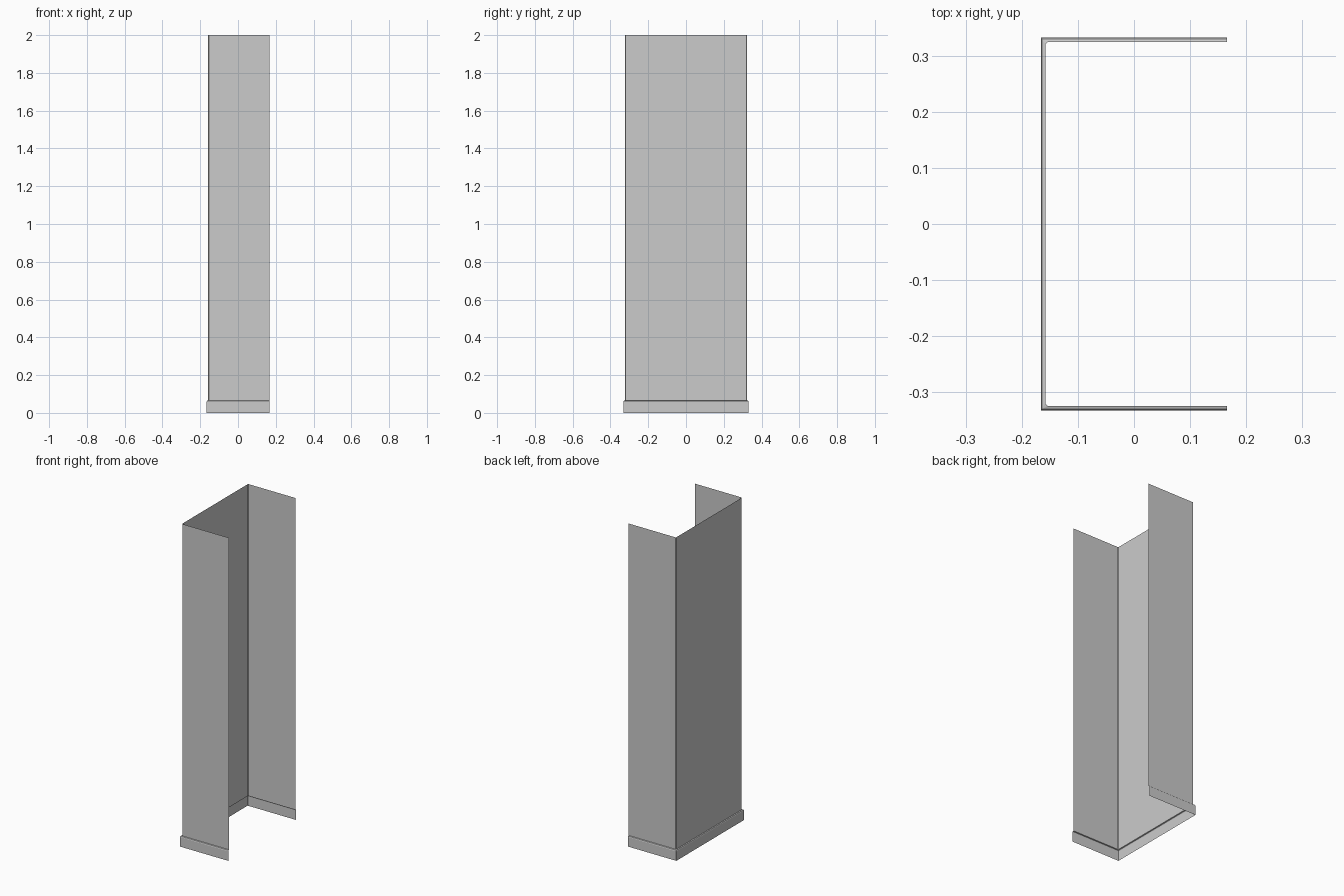
import bpy

cube = bpy.data.objects.get("Cube")
if cube:
    bpy.data.objects.remove(cube, do_unlink=True)

HALF_X, HALF_Y, TOP = 0.166, 0.332, 2.0
SKIRT_TOP, SKIRT_DEPTH = 0.066, 0.008

grey = bpy.data.materials.new("plain grey")
grey.use_nodes = True
colour = (0.6, 0.6, 0.6, 1)
grey.diffuse_color = colour
grey.node_tree.nodes["Principled BSDF"].inputs["Base Color"].default_value = colour


def u_path(inset, chamfer):
    """U-shaped plan, open towards +x, with tiny corner chamfers."""
    x, y = -HALF_X + inset, HALF_Y - inset
    half = [(HALF_X, y), (x + chamfer, y), (x, y - chamfer)]
    return half + [(px, -py) for px, py in reversed(half)]


def sheet(name, rows):
    """Loft a thin sheet through rows of (inset, chamfer, height)."""
    verts, faces = [], []
    for inset, chamfer, z in rows:
        verts += [(x, y, z) for x, y in u_path(inset, chamfer)]
    n = len(verts) // len(rows)
    for r in range(len(rows) - 1):
        for i in range(n - 1):
            a = r * n + i
            faces.append((a, a + n, a + n + 1, a + 1))
    mesh = bpy.data.meshes.new(name)
    mesh.from_pydata(verts, [], faces)
    mesh.materials.append(grey)
    obj = bpy.data.objects.new(name, mesh)
    bpy.context.collection.objects.link(obj)
    return obj


# Three tall wall panels
sheet("wall_panels", [(SKIRT_DEPTH, 0.004, SKIRT_TOP), (SKIRT_DEPTH, 0.004, TOP)])

# Skirting with a softened top lip, standing proud of the walls
sheet("skirting", [
    (0, 0.0005, 0),
    (0, 0.0005, 0.059),
    (0.002, 0.001, 0.064),
    (SKIRT_DEPTH, 0.004, SKIRT_TOP),
])
